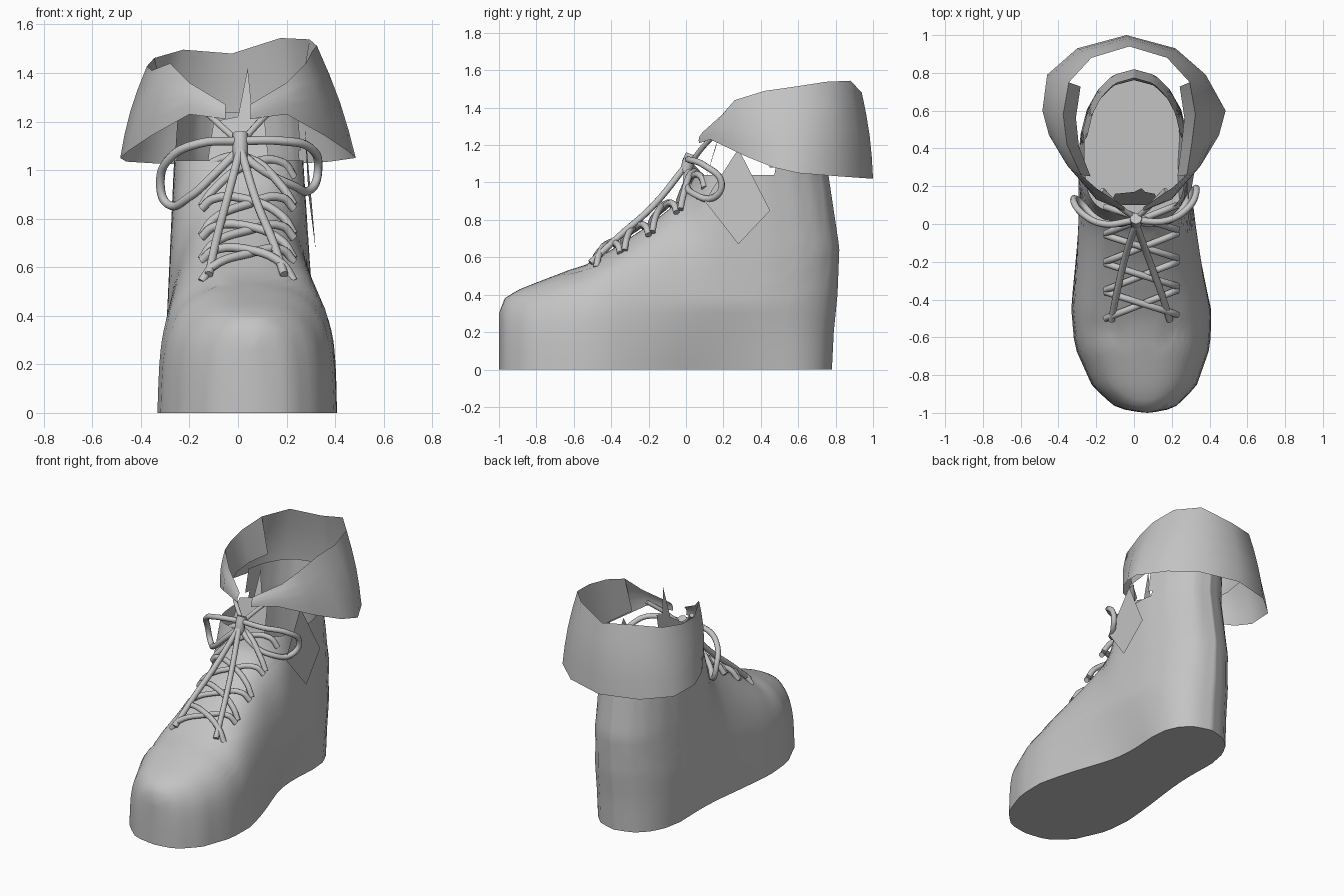
import bpy, bmesh, math
from mathutils import Vector

cube = bpy.data.objects.get("Cube")
if cube:
    bpy.data.objects.remove(cube)

grey = bpy.data.materials.new("plain grey")
grey.use_nodes = True
COLOUR = (0.55, 0.55, 0.55, 1)
grey.diffuse_color = COLOUR
grey.node_tree.nodes["Principled BSDF"].inputs["Base Color"].default_value = COLOUR


def lerp_table(table, key, col=1, by=0):
    """Interpolate column col of a table sorted by column by."""
    if key <= table[0][by]:
        return table[0][col]
    for a, b in zip(table, table[1:]):
        if key <= b[by]:
            t = (key - a[by]) / (b[by] - a[by])
            return a[col] + (b[col] - a[col]) * t
    return table[-1][col]


def finish(name, bm, angle=50):
    mesh = bpy.data.meshes.new(name)
    bm.to_mesh(mesh)
    bm.free()
    ob = bpy.data.objects.new(name, mesh)
    bpy.context.collection.objects.link(ob)
    mesh.materials.append(grey)
    bpy.ops.object.select_all(action="DESELECT")
    ob.select_set(True)
    bpy.context.view_layer.objects.active = ob
    bpy.ops.object.shade_smooth_by_angle(angle=math.radians(angle))


def grid(bm, rows, closed=False):
    """Skin a list of equally long rows of points."""
    vs = [[bm.verts.new(p) for p in row] for row in rows]
    n = len(rows[0])
    for a, b in zip(vs, vs[1:]):
        for i in range(n if closed else n - 1):
            j = (i + 1) % n
            bm.faces.new((a[i], a[j], b[j], b[i]))
    return vs


def plate(name, points):
    bm = bmesh.new()
    bm.faces.new([bm.verts.new(p) for p in points])
    finish(name, bm)


# Boot body: y, right edge, left edge of the plan; y, height of the ridge
PLAN = [(-1, .07, .07), (-.99, -.03, .16), (-.96, -.11, .23), (-.86, -.22, .33),
        (-.65, -.315, .405), (-.45, -.335, .415), (-.1, -.32, .365), (.1, -.31, .33),
        (.45, -.3, .3), (.6, -.26, .26), (.7, -.2, .2), (.77, -.12, .12), (.8, 0, 0)]
RIDGE = [(-1, .3), (-.97, .38), (-.9, .425), (-.8, .465), (-.63, .53), (-.58, .535),
         (-.4, .64), (-.2, .77), (0, .93), (.06, 1.08), (.12, 1.4), (.4, 3)]
BACK = [(0, .78), (.2, .79), (.4, .81), (.65, .82), (.85, .79), (1.05, .76), (1.3, .78)]
SQUARENESS = [(-.5, 4), (-.1, 2.7)]


def body_point(z, a):
    front = lerp_table(RIDGE, z, 0, 1) if z > .3 else -1
    back = lerp_table(BACK, z)
    y = front + (back - front) * (1 - math.cos(a)) / 2
    plan_y = y + (.8 - back) * max(0, (y - .2) / (back - .2))
    lo, hi = lerp_table(PLAN, plan_y), lerp_table(PLAN, plan_y, 2)
    mid, half = (lo + hi) / 2, (hi - lo) / 2
    ratio = min(1, z / lerp_table(RIDGE, y))
    half *= (1 - ratio ** lerp_table(SQUARENESS, y)) ** .4 * (1 - .1 * z)
    side = 0 if abs(math.sin(a)) < 1e-6 else math.copysign(1, math.sin(a))
    # narrow the waist towards the sole, mostly on the left
    if z < .35:
        waist = math.exp(-((y - .2) / .4) ** 2)
        half *= 1 - (.28 if side > 0 else .12) * waist * (1 - z / .35)
    return Vector((mid + half * side, y, z))


levels = [0, .05, .12, .2, .26, .3, .34, .38, .405, .43, .45, .47, .49, .51, .53]
levels += [.56 + .04 * i for i in range(18)]
bm = bmesh.new()
rings = grid(bm, [[body_point(z, math.tau * i / 64) for i in range(64)] for z in levels], True)
bm.faces.new(rings[0][::-1])
gap = [f for f in bm.faces if f.calc_center_median().z > 1.04 and f.calc_center_median().y < .46]
bmesh.ops.delete(bm, geom=gap, context="FACES")
bmesh.ops.recalc_face_normals(bm, faces=bm.faces)
finish("boot_body", bm, 60)

# Folded collar: lower and upper edge of one side, then the mirrored side
LOWER = [(.05, .07, 1.21), (.2, .13, 1.23), (.36, .32, 1.14), (.45, .47, 1.08),
         (.485, .6, 1.05), (.42, .79, 1.035), (.26, .93, 1.025), (0, 1, 1.02)]
UPPER = [(.05, .09, 1.27), (.2, .19, 1.36), (.28, .26, 1.44), (.33, .42, 1.45),
         (.35, .58, 1.47), (.32, .75, 1.5), (.2, .88, 1.52), (0, .94, 1.48)]


def both_sides(edge):
    return [Vector(p) for p in edge] + [Vector((-x, y, z)) for x, y, z in edge[-2::-1]]


lower, upper = both_sides(LOWER), both_sides(UPPER)
for p in lower:
    p.x -= .04 if p.y > .7 else 0
for p in upper:
    p.z += .12 * p.x if p.y > .4 else 0
    p.x -= .025 if p.y > .4 else 0
rows = []
for t in (0, .25, .5, .75, 1):
    bulge = .03 * math.sin(math.pi * t)
    rows.append([a.lerp(b, t) + Vector((a.x, (a.y - .5) * .8, 0)) * bulge
                 for a, b in zip(lower, upper)])
bm = bmesh.new()
grid(bm, rows)
finish("collar", bm, 60)

# Lining between the collar rim and the shaft, on each side
for side, part in (("left", upper[2:6]), ("right", upper[-6:-2])):
    bm = bmesh.new()
    grid(bm, [part, [Vector((p.x * .82, p.y * .97, 1.23)) for p in part]])
    finish(side + "_lining", bm)

# Side panel and tongue
plate("side_panel", [(.29, .1, .9), (.275, .28, 1.18), (.305, .45, .85), (.32, .28, .67)])
plate("tongue", [(-.13, .1, 1.0), (.13, .1, 1.0), (.11, .16, 1.2), (.06, .17, 1.22),
                 (.04, .19, 1.42), (0, .17, 1.22), (-.1, .16, 1.2)])


def lace(name, points, radius=.018):
    curve = bpy.data.curves.new(name, "CURVE")
    curve.dimensions = "3D"
    curve.bevel_depth = radius
    curve.bevel_resolution = 2
    curve.resolution_u = 5
    curve.use_fill_caps = True
    spline = curve.splines.new("BEZIER")
    spline.bezier_points.add(len(points) - 1)
    for bp, p in zip(spline.bezier_points, points):
        bp.co = p
        bp.handle_left_type = bp.handle_right_type = "AUTO"
    curve.materials.append(grey)
    ob = bpy.data.objects.new(name, curve)
    bpy.context.collection.objects.link(ob)


# Crossed laces over the instep
def instep(y):
    return min(1.02, lerp_table(RIDGE, y))


def crossing(name, y0, y1, lift):
    start = Vector((-.15, y0, instep(y0) - .04))
    end = Vector((.23, y1, instep(y1) - .05))
    points = [start]
    for t in (.12, .5, .88):
        p = start.lerp(end, t)
        p.z = instep(p.y) + (lift if t == .5 else .01)
        points.append(p)
    lace(name, points + [end])


for i in range(4):
    y = -.5 + .15 * i
    crossing(f"lace_rising_{i}", y, y + .15, .03)
    crossing(f"lace_falling_{i}", y + .14, y + .02, .045)

# Bow: knot, loops, hanging ends and strands up to the collar
lace("knot", [(.01, 0, 1.05), (.01, .01, 1.1), (.01, .03, 1.15)], .032)
lace("right_loop", [(0, .02, 1.12), (-.16, .0, 1.11), (-.28, .06, 1.05), (-.32, .13, .95),
                    (-.29, .12, .86), (-.2, .03, .89), (-.1, 0, .98), (0, .02, 1.08)])
lace("left_loop", [(0, .02, 1.12), (.18, .02, 1.12), (.3, .1, 1.09), (.33, .19, 1.0),
                   (.3, .15, .92), (.22, .04, .94), (.1, 0, 1.0), (0, .02, 1.08)])
for side, x in (("right", -.12), ("left", .19)):
    lace(side + "_lace_end", [(.01, .0, 1.09), (x * .4, -.18, .87),
                              (x * .75, -.36, .71), (x, -.51, .57)])
    s = math.copysign(1, x)
    lace(side + "_upper_strand", [(.01, .03, 1.11), (s * .09, .1, 1.2), (s * .17, .18, 1.28)], .014)
